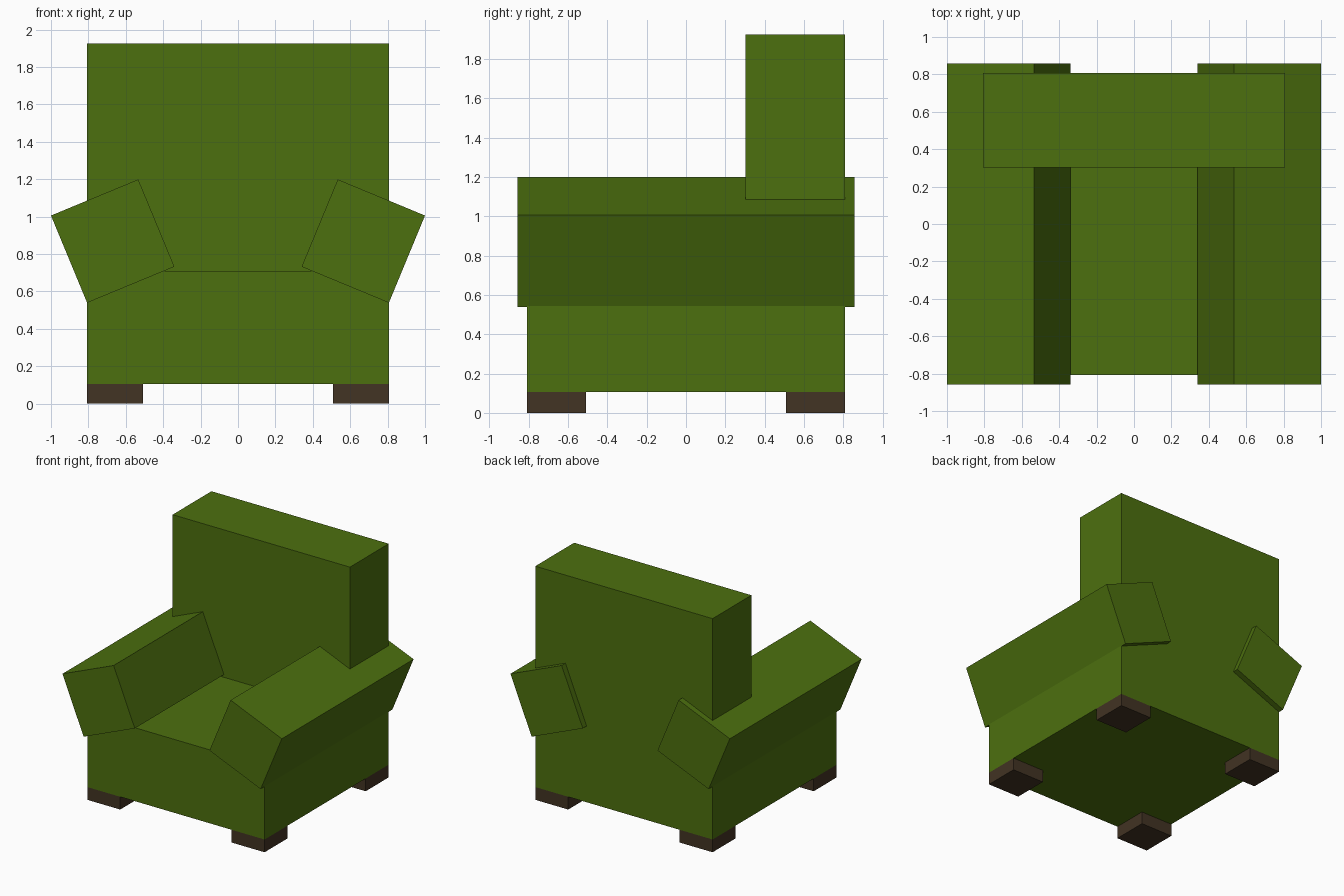
import bpy
import bmesh
from math import radians
from mathutils import Matrix

if "Cube" in bpy.data.objects:
    bpy.data.objects.remove(bpy.data.objects["Cube"], do_unlink=True)


def make_material(name, color):
    mat = bpy.data.materials.new(name)
    mat.use_nodes = True
    mat.diffuse_color = color
    mat.node_tree.nodes["Principled BSDF"].inputs["Base Color"].default_value = color
    return mat


def add_object(name, bm, mat):
    bmesh.ops.recalc_face_normals(bm, faces=bm.faces[:])
    mesh = bpy.data.meshes.new(name)
    bm.to_mesh(mesh)
    bm.free()
    mesh.materials.append(mat)
    obj = bpy.data.objects.new(name, mesh)
    bpy.context.collection.objects.link(obj)
    return obj


def add_box(name, center, size, mat, tilt=0):
    bm = bmesh.new()
    bmesh.ops.create_cube(bm, size=1, matrix=Matrix.Diagonal((*size, 1)))
    obj = add_object(name, bm, mat)
    obj.location = center
    obj.rotation_euler.y = radians(tilt)
    return obj


green = make_material("green_fabric", (0.073, 0.162, 0.0045, 1))
brown = make_material("dark_brown_wood", (0.0545, 0.033, 0.0168, 1))

HALF = 0.808
LEG_H = 0.105
SEAT_Z = 0.71
TOP_Z = 1.925
BACK_Y = 0.303

# Seat and backrest: one L-shaped side profile extruded across the width
profile = [(-HALF, LEG_H), (HALF, LEG_H), (HALF, TOP_Z),
           (BACK_Y, TOP_Z), (BACK_Y, SEAT_Z), (-HALF, SEAT_Z)]
bm = bmesh.new()
side = bm.faces.new([bm.verts.new((-HALF, y, z)) for y, z in profile])
result = bmesh.ops.extrude_face_region(bm, geom=[side], use_keep_orig=True)
moved = [v for v in result["geom"] if isinstance(v, bmesh.types.BMVert)]
bmesh.ops.translate(bm, verts=moved, vec=(2 * HALF, 0, 0))
add_object("seat_and_backrest", bm, green)

# Tilted armrests and square corner feet
LEG = 0.3
for label, sx in (("left", 1), ("right", -1)):
    add_box(f"{label}_armrest", (sx * 0.67, 0, 0.869),
            (0.505, 1.715, 0.505), green, sx * 22.5)
    for end, sy in (("front", -1), ("back", 1)):
        offset = HALF - LEG / 2
        add_box(f"{end}_{label}_foot", (sx * offset, sy * offset, LEG_H / 2),
                (LEG, LEG, LEG_H), brown)
